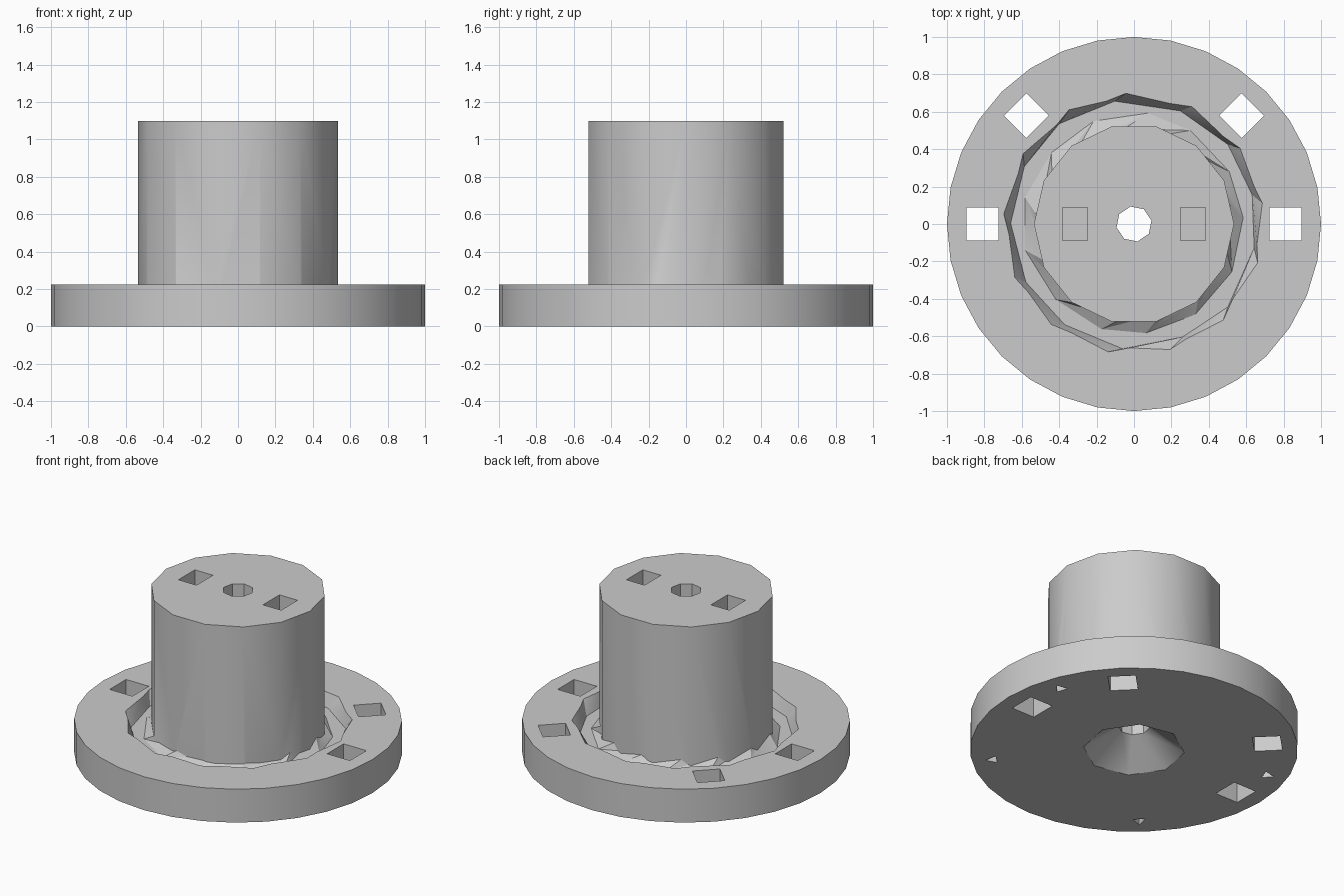
import bpy
import bmesh
import random
from math import cos, sin, pi, radians

random.seed(4)
cube = bpy.data.objects.get("Cube")
if cube:
    bpy.data.objects.remove(cube, do_unlink=True)

grey = bpy.data.materials.new("plain_grey")
grey.use_nodes = True
grey.diffuse_color = (0.6, 0.6, 0.6, 1)
grey.node_tree.nodes["Principled BSDF"].inputs["Base Color"].default_value = (0.6, 0.6, 0.6, 1)


def finish(name, bm):
    bmesh.ops.recalc_face_normals(bm, faces=bm.faces[:])
    mesh = bpy.data.meshes.new(name)
    bm.to_mesh(mesh)
    bm.free()
    mesh.materials.append(grey)
    obj = bpy.data.objects.new(name, mesh)
    bpy.context.collection.objects.link(obj)
    return obj


def prism(name, sides, r0, r1, z0, z1, x=0, y=0, phase=0):
    """Straight or tapered prism between two heights."""
    bm = bmesh.new()
    rings = []
    for r, z in ((r0, z0), (r1, z1)):
        rings.append([bm.verts.new((x + r * cos(phase + 2 * pi * i / sides),
                                    y + r * sin(phase + 2 * pi * i / sides), z))
                      for i in range(sides)])
    low, high = rings
    bm.faces.new(low)
    bm.faces.new(high)
    for i in range(sides):
        k = (i + 1) % sides
        bm.faces.new((low[i], low[k], high[k], high[i]))
    return finish(name, bm)


def box(name, x, y, sx, sy, z0, z1):
    bm = bmesh.new()
    bmesh.ops.create_cube(bm, size=1)
    for v in bm.verts:
        v.co = (x + v.co.x * sx, y + v.co.y * sy, z0 + (v.co.z + 0.5) * (z1 - z0))
    return finish(name, bm)


def groove_ring(name, sides):
    """Faceted, slightly twisted ring used to carve the groove."""
    section = [(0.725, 0.27), (0.66, 0.14), (0.59, 0.14), (0.51, 0.21), (0.51, 0.28)]
    twist = [0, 0.12, -0.1, 0.08, 0.08]
    bm = bmesh.new()
    loops = []
    for i in range(sides):
        a = radians(35) + 2 * pi * i / sides
        loop = []
        for j, (r, z) in enumerate(section):
            r += random.uniform(-0.01, 0.01)
            t = a + twist[j] + random.uniform(-0.04, 0.04)
            loop.append(bm.verts.new((r * cos(t), r * sin(t), z)))
        loops.append(loop)
    n = len(section)
    for i in range(sides):
        p, q = loops[i], loops[(i + 1) % sides]
        for j in range(n):
            k = (j + 1) % n
            bm.faces.new((p[j], q[j], q[k]))
            bm.faces.new((p[j], q[k], p[k]))
    return finish(name, bm)


def combine(target, tool, operation):
    mod = target.modifiers.new("cut", 'BOOLEAN')
    mod.operation = operation
    mod.solver = 'EXACT'
    mod.object = tool
    bpy.context.view_layer.objects.active = target
    bpy.ops.object.modifier_apply(modifier=mod.name)
    bpy.data.objects.remove(tool, do_unlink=True)


# Flange with its groove, then the hub standing in it
body = prism("flanged_hub", 32, 1, 1, 0, 0.225, phase=pi / 2)
combine(body, groove_ring("groove_cutter", 13), 'DIFFERENCE')
combine(body, prism("hub", 14, 0.535, 0.535, 0.08, 1.1), 'UNION')

# Centre bore with a flared mouth underneath
combine(body, prism("bore_cutter", 8, 0.095, 0.095, 0.1, 1.2, phase=0.2), 'DIFFERENCE')
combine(body, prism("flare_cutter", 8, 0.31, 0.095, -0.0001, 0.16, phase=0.2), 'DIFFERENCE')

for side in (-1, 1):
    # Square through holes in the flange, two straight and two diagonal
    combine(body, box("side_hole", side * 0.81, 0, 0.17, 0.175, -0.1, 0.4), 'DIFFERENCE')
    combine(body, prism("diagonal_hole", 4, 0.12, 0.12, -0.1, 0.4,
                        x=side * 0.575, y=0.58), 'DIFFERENCE')
    # Blind pockets in the top of the hub
    combine(body, box("top_pocket", side * 0.315, 0, 0.135, 0.175, 0.7, 1.2), 'DIFFERENCE')
    # Small three-sided pits underneath
    for angle in (19, -48):
        a = radians(angle)
        combine(body, prism("pit", 3, 0.045, 0.045, -0.1, 0.08, x=side * 0.87 * cos(a),
                            y=0.87 * sin(a), phase=pi / 2 - side * (pi / 2 - a)),
                'DIFFERENCE')

# Smooth round walls, sharp rims
bpy.ops.object.select_all(action='DESELECT')
body.select_set(True)
bpy.context.view_layer.objects.active = body
bpy.ops.object.shade_smooth_by_angle(angle=radians(28))
